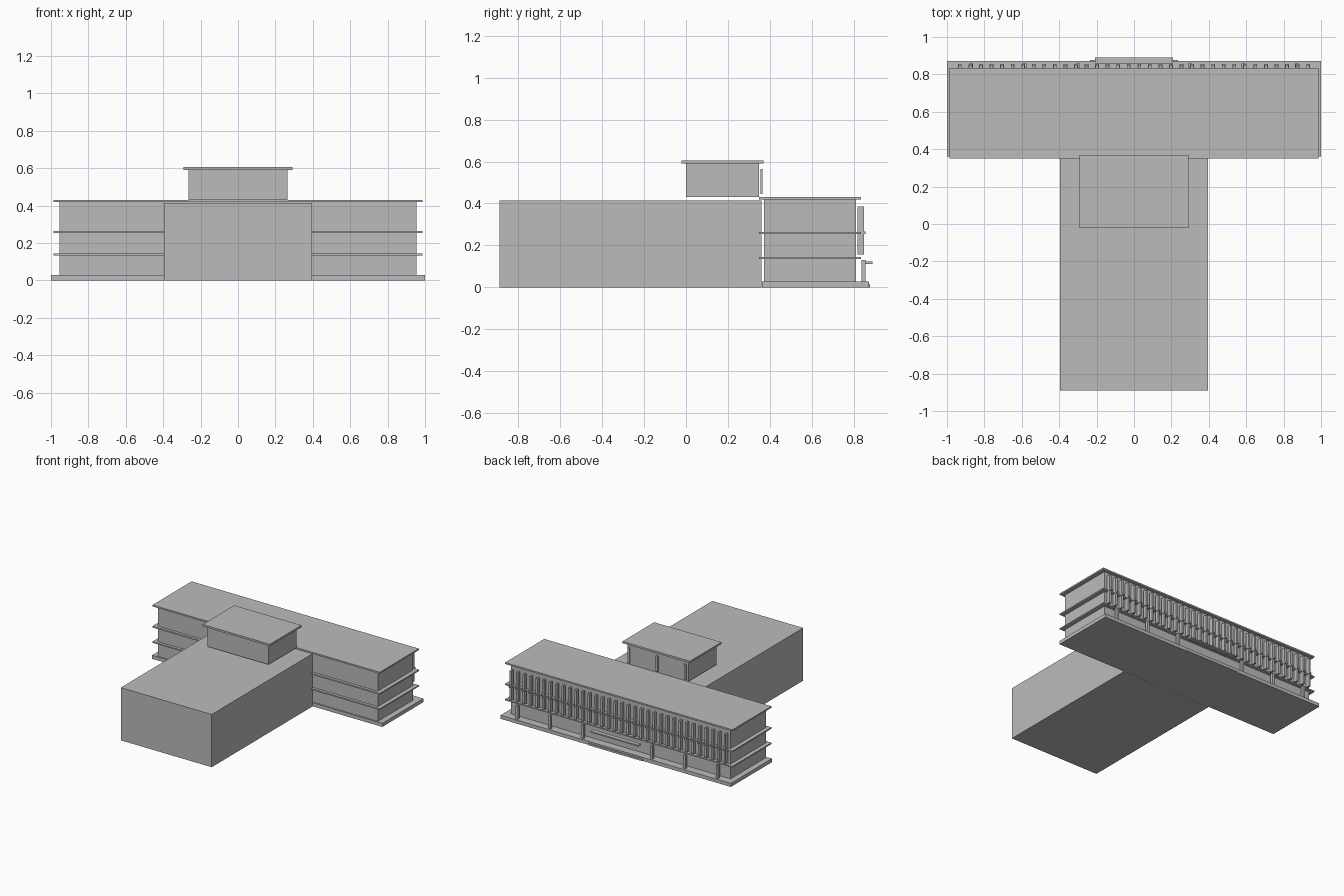
import bpy
import bmesh

if "Cube" in bpy.data.objects:
    bpy.data.objects.remove(bpy.data.objects["Cube"])

stone = bpy.data.materials.new("plain_grey")
stone.diffuse_color = (0.5, 0.5, 0.5, 1)
stone.use_nodes = True
stone.node_tree.nodes["Principled BSDF"].inputs["Base Color"].default_value = stone.diffuse_color


def boxes(name, specs):
    """One object from boxes given as (x0, x1, y0, y1, z0, z1)."""
    bm = bmesh.new()
    for x0, x1, y0, y1, z0, z1 in specs:
        cube = bmesh.ops.create_cube(bm, size=1)
        for v in cube["verts"]:
            v.co.x = x0 + (v.co.x + 0.5) * (x1 - x0)
            v.co.y = y0 + (v.co.y + 0.5) * (y1 - y0)
            v.co.z = z0 + (v.co.z + 0.5) * (z1 - z0)
    mesh = bpy.data.meshes.new(name)
    bm.to_mesh(mesh)
    bm.free()
    mesh.materials.append(stone)
    obj = bpy.data.objects.new(name, mesh)
    bpy.context.collection.objects.link(obj)
    return obj


def box(name, half_width, y0, y1, z0, z1):
    return boxes(name, [(-half_width, half_width, y0, y1, z0, z1)])


def row(name, centres, width, y0, y1, z0, z1):
    return boxes(name, [(x - width / 2, x + width / 2, y0, y1, z0, z1)
                        for x in centres])


# Hall wing
box("hall_block", 0.395, -0.89, 0.361, 0, 0.414)

# Long office wing: plinth, walls, floor slabs and roof
box("plinth", 1.0, 0.362, 0.872, 0, 0.028)
box("office_walls", 0.955, 0.371, 0.81, 0.028, 0.419)
for label, z0, z1 in (("lower_floor_slab", 0.134, 0.144),
                      ("upper_floor_slab", 0.254, 0.265),
                      ("office_roof", 0.419, 0.431)):
    box(label, 0.987, 0.349, 0.834, z0, z1)

# Rooftop room with overhanging roof and pilasters
box("rooftop_room", 0.265, 0.0, 0.349, 0.431, 0.591)
box("rooftop_room_roof", 0.292, -0.022, 0.37, 0.591, 0.606)
row("rooftop_pilasters", (-0.245, 0, 0.245), 0.018, 0.355, 0.364, 0.445, 0.565)

# Vertical sun fins with mid-height clips
fins = [-0.931 + i * 1.862 / 33 for i in range(34)]
row("sun_fins", fins, 0.016, 0.819, 0.848, 0.156, 0.386)
row("fin_clips", fins, 0.02, 0.834, 0.856, 0.255, 0.266)

# Ground floor columns, entrance canopy and step
row("ground_columns", [s * x for x in (0.3, 0.585, 0.87) for s in (-1, 1)],
    0.02, 0.838, 0.857, 0.028, 0.13)
box("entrance_canopy", 0.208, 0.857, 0.89, 0.112, 0.122)
box("entrance_step", 0.235, 0.86, 0.878, 0, 0.015)
